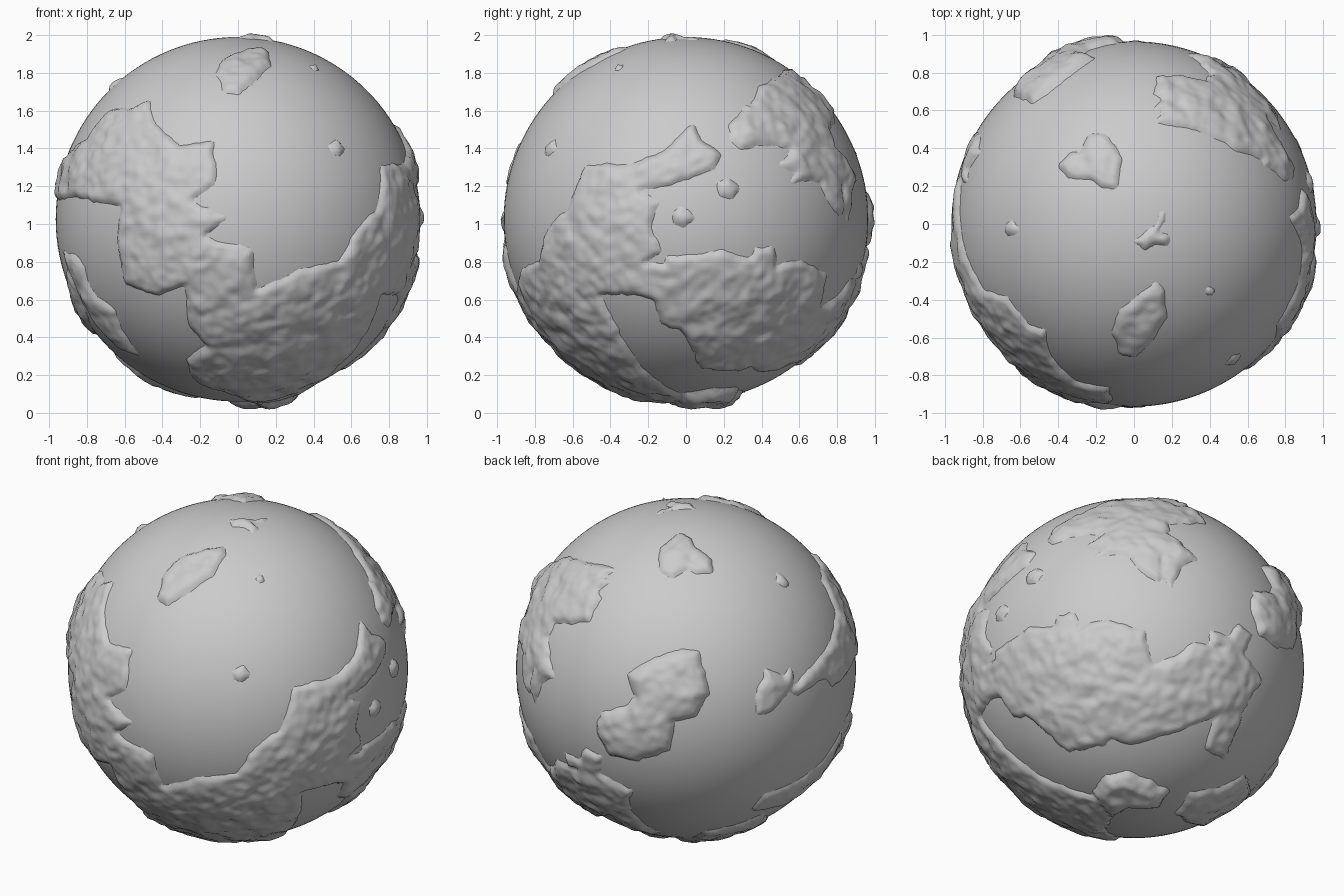
import bpy, bmesh, math
from mathutils import Vector, noise

R = 0.965                       # sea level radius
C = Vector((0, 0, 1.025))       # globe centre


def basis(azimuth, elevation):
    """Right, up and toward-viewer axes; azimuth 0 is the front, 90 the right side."""
    a, e = math.radians(azimuth), math.radians(elevation)
    h = Vector((math.sin(a), -math.cos(a), 0))
    right = Vector((math.cos(a), math.sin(a), 0))
    up = Vector((0, 0, math.cos(e))) - h * math.sin(e)
    return right, up, right.cross(up)


# each chart: axes, centre and scale of the drawing the coast was traced on
FRONT = (basis(0, 0), 239, 220, 189.5)
RIGHT = (basis(90, 0), 686, 220, 189.5)
TOP = (basis(0, 90), 1134, 225, 189.5)
BACK_LEFT = (basis(210, 25), 687, 668, 176)
BACK_RIGHT = (basis(140, -25), 1134, 668, 176)
regions = []


def flat(d, c, t1, t2):
    """Equidistant map of direction d around direction c."""
    a = math.acos(max(-1, min(1, d.dot(c))))
    k = a / math.sin(a) if a > 1e-6 else 1
    return d.dot(t1) * k, d.dot(t2) * k


def land(chart, outline, boost=0.0):
    """Register a coast outline, wrapped from its chart on to the globe."""
    (right, up, toward), cx, cy, k = chart
    dirs = []
    for px, py in outline:
        u, v = (px - cx) / k / R, (cy - py) / k / R
        w = math.sqrt(max(0, 1 - u * u - v * v))
        dirs.append((right * u + up * v + toward * w).normalized())
    c = sum(dirs, Vector()).normalized()
    t1 = c.orthogonal().normalized()
    t2 = c.cross(t1)
    pts = [flat(d, c, t1, t2) for d in dirs]
    reach = max(math.hypot(*p) for p in pts) + 0.08
    regions.append((c, t1, t2, pts, math.cos(min(reach, 3)), boost))


def islet(chart, x, y, r):
    land(chart, [(x - r, y - r * .4), (x, y - r), (x + r, y), (x + r * .3, y + r), (x - r * .6, y + r * .6)])


def signed_distance(p, pts):
    x, y = p
    best, inside = 9.0, False
    ax, ay = pts[-1]
    for bx, by in pts:
        ex, ey, wx, wy = bx - ax, by - ay, x - ax, y - ay
        t = max(0, min(1, (wx * ex + wy * ey) / (ex * ex + ey * ey + 1e-12)))
        dx, dy = wx - ex * t, wy - ey * t
        best = min(best, dx * dx + dy * dy)
        if (ay > y) != (by > y) and x < ax + (y - ay) * ex / ey:
            inside = not inside
        ax, ay = bx, by
    return math.sqrt(best) if inside else -math.sqrt(best)


# main front continent
land(FRONT, [(150, 100), (156, 125), (180, 146), (214, 142), (217, 185), (192, 202), (230, 218),
             (205, 236), (254, 250), (258, 290), (300, 270), (340, 262), (358, 228), (380, 208),
             (382, 165), (394, 165), (405, 200), (412, 245), (400, 285), (382, 296), (368, 331),
             (350, 355), (322, 380), (290, 400), (262, 405), (235, 395), (195, 382), (187, 360),
             (205, 345), (190, 325), (186, 285), (160, 296), (126, 285), (118, 240), (122, 206),
             (76, 197), (58, 200), (57, 180), (85, 145), (130, 112)])
# front left strip
land(FRONT, [(65, 253), (76, 254), (85, 267), (92, 290), (115, 310), (125, 335), (142, 358),
             (122, 350), (98, 325), (78, 288)])
# right continent
land(RIGHT, [(580, 190), (598, 166), (630, 165), (665, 150), (685, 132), (693, 123), (701, 140),
             (722, 155), (715, 170), (680, 182), (640, 192), (660, 202), (650, 225), (662, 253),
             (645, 264), (700, 262), (715, 270), (748, 264), (755, 248), (774, 248), (778, 270),
             (805, 275), (815, 290), (808, 315), (790, 325), (800, 340), (770, 360), (740, 372),
             (700, 370), (690, 345), (680, 330), (660, 325), (655, 302), (635, 296), (600, 294),
             (570, 270), (560, 220)])
# back right continent and its bridge to the back
land(BACK_RIGHT, [(995, 660), (1030, 638), (1075, 642), (1105, 634), (1145, 645), (1153, 678),
                  (1175, 670), (1195, 655), (1220, 660), (1238, 635), (1252, 645), (1245, 665),
                  (1262, 690), (1245, 715), (1225, 768), (1205, 760), (1213, 728), (1170, 747),
                  (1130, 757), (1080, 742), (1030, 725), (1000, 700)])
land(BACK_LEFT, [(550, 770), (575, 775), (590, 790), (625, 790), (645, 810), (600, 815), (570, 800)])
land(BACK_LEFT, [(576, 757), (605, 764), (608, 773), (580, 771)])
# north-east chain
land(RIGHT, [(730, 125), (745, 105), (770, 108), (785, 118), (782, 80), (800, 78), (815, 95),
             (822, 130), (828, 165), (842, 190), (845, 213), (833, 208), (826, 185), (810, 180),
             (790, 185), (795, 175), (780, 165), (790, 150), (770, 145), (740, 150), (730, 140)])
land(TOP, [(1153, 95), (1157, 78), (1180, 77), (1205, 82), (1230, 66), (1250, 85), (1250, 125),
           (1225, 122), (1200, 128), (1180, 118)])
land(BACK_LEFT, [(530, 590), (540, 580), (570, 562), (600, 568), (625, 572), (600, 590),
                 (598, 610), (575, 625), (560, 612), (545, 605)])
land(BACK_RIGHT, [(1110, 525), (1150, 505), (1150, 535), (1180, 550), (1197, 570), (1180, 580),
                  (1172, 602), (1160, 590), (1160, 570), (1135, 550)])
# back left continent
land(BACK_LEFT, [(640, 675), (668, 660), (690, 650), (712, 650), (718, 668), (724, 692), (712, 715),
                 (690, 722), (685, 750), (655, 762), (625, 758), (610, 735), (615, 715), (640, 708),
                 (650, 698)], 0.02)
# left side lands
land(BACK_LEFT, [(768, 695), (778, 665), (795, 672), (803, 658), (805, 680), (785, 708), (770, 712)])
land(BACK_LEFT, [(815, 555), (842, 575), (860, 625), (852, 655), (835, 670), (808, 692), (800, 685),
                 (820, 665), (836, 635), (838, 605), (822, 575)])
land(BACK_LEFT, [(762, 808), (775, 790), (800, 780), (830, 755), (847, 722), (850, 740), (825, 775),
                 (790, 800)])
# south islands
land(BACK_RIGHT, [(1092, 800), (1105, 785), (1130, 782), (1150, 790), (1170, 800), (1160, 814),
                  (1130, 814), (1108, 824)], 0.025)
land(BACK_RIGHT, [(1175, 820), (1190, 800), (1215, 795), (1245, 780), (1250, 792), (1230, 812),
                  (1200, 825)])
# north islands
land(TOP, [(1058, 165), (1070, 155), (1080, 152), (1088, 135), (1105, 132), (1115, 145), (1122, 160),
           (1118, 192), (1102, 188), (1090, 180), (1068, 180)])
land(TOP, [(1132, 243), (1145, 232), (1155, 225), (1160, 212), (1168, 210), (1165, 222), (1160, 232),
           (1170, 235), (1170, 248), (1155, 245), (1145, 250)])
land(TOP, [(1113, 335), (1118, 310), (1140, 295), (1155, 282), (1165, 290), (1167, 320), (1150, 345),
           (1135, 358), (1118, 355)])
for chart, x, y, r in ((TOP, 1012, 230, 8), (TOP, 1210, 292, 5), (FRONT, 338, 150, 8),
                       (RIGHT, 728, 188, 12), (RIGHT, 682, 218, 12)):
    islet(chart, x, y, r)


def terrain(d):
    """Height above sea level in direction d."""
    s, lift = -0.08, 0.0
    for c, t1, t2, pts, limit, boost in regions:
        if d.dot(c) > limit:
            q = signed_distance(flat(d, c, t1, t2), pts)
            if q > s:
                s, lift = q, boost
    s += 0.014 * noise.noise(d * 13) + 0.006 * noise.noise(d * 31)
    inner = max(0, min(1, s / 0.07))
    bumps = 0.013 * noise.noise(d * 9 + C) + 0.009 * noise.noise(d * 20)
    return max(-0.03, min(s * 0.7, 0.017)) + inner * (bumps + lift + 0.006)


def finish(name, bm, mat):
    me = bpy.data.meshes.new(name)
    bm.to_mesh(me)
    bm.free()
    me.materials.append(mat)
    for p in me.polygons:
        p.use_smooth = True
    ob = bpy.data.objects.new(name, me)
    ob.location = C
    bpy.context.collection.objects.link(ob)


grey = bpy.data.materials.new("plain grey")
grey.diffuse_color = (0.6, 0.6, 0.6, 1)

# ocean ball
bm = bmesh.new()
bmesh.ops.create_uvsphere(bm, u_segments=128, v_segments=64, radius=R)
finish("ocean", bm, grey)

# raised land shell, trimmed where it dips under the sea
bm = bmesh.new()
bmesh.ops.create_icosphere(bm, subdivisions=7, radius=1)
for v in bm.verts:
    d = v.co.normalized()
    v.co = d * (R + terrain(d))
    v.co.z = max(v.co.z, -C.z)
sunk = [v for v in bm.verts if v.co.length < R - 0.018]
bmesh.ops.delete(bm, geom=sunk, context='VERTS')
finish("continents", bm, grey)
